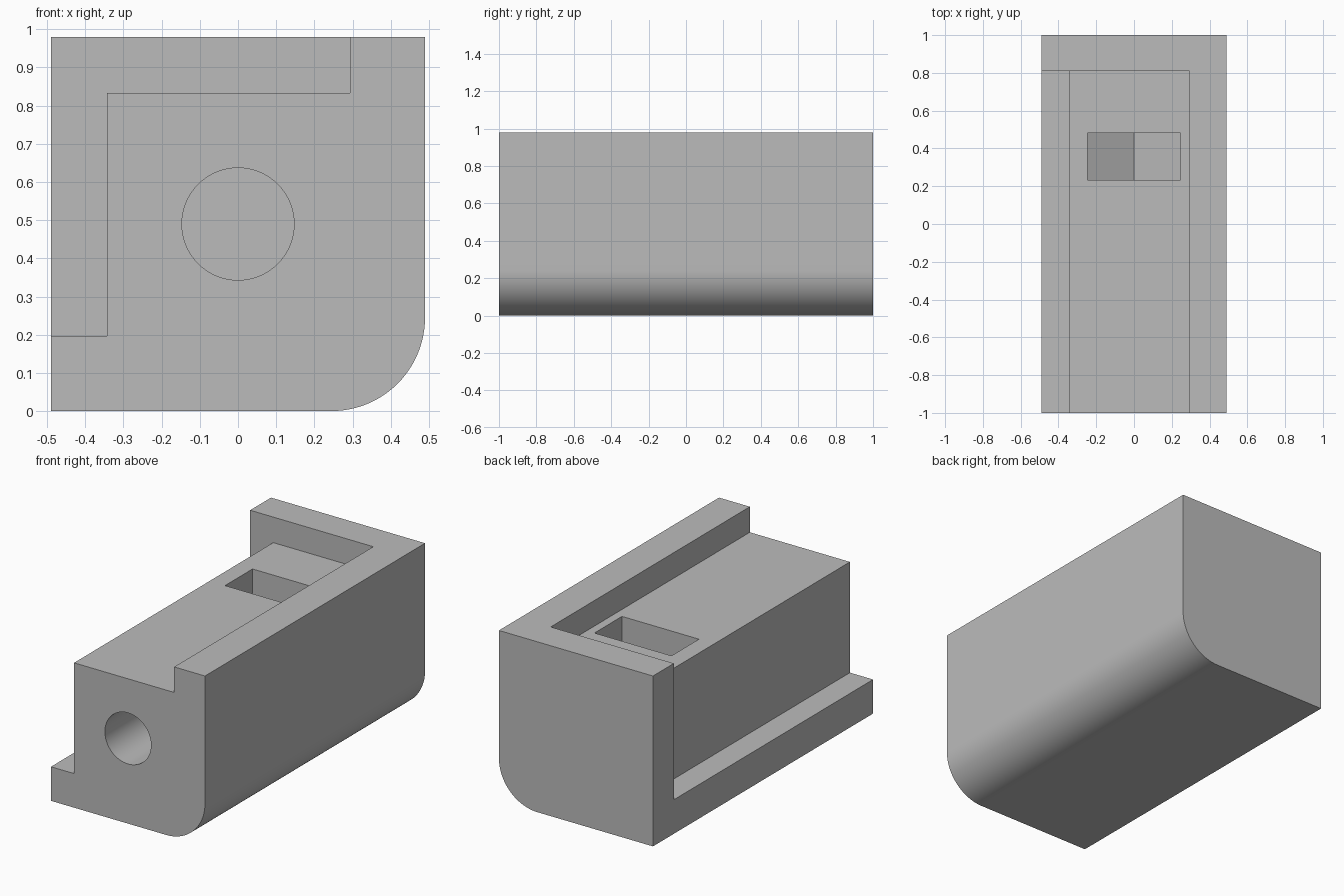
import bpy, bmesh, math

if "Cube" in bpy.data.objects:
    bpy.data.objects.remove(bpy.data.objects["Cube"])


def prism(name, profile, y0, y1):
    """Extrude an (x, z) profile along y."""
    bm = bmesh.new()
    face = bm.faces.new([bm.verts.new((x, y0, z)) for x, z in profile])
    ext = bmesh.ops.extrude_face_region(bm, geom=[face])
    verts = [v for v in ext["geom"] if isinstance(v, bmesh.types.BMVert)]
    bmesh.ops.translate(bm, verts=verts, vec=(0, y1 - y0, 0))
    bmesh.ops.recalc_face_normals(bm, faces=bm.faces)
    mesh = bpy.data.meshes.new(name)
    bm.to_mesh(mesh)
    bm.free()
    obj = bpy.data.objects.new(name, mesh)
    bpy.context.collection.objects.link(obj)
    return obj


def arc(cx, cz, r, a0, a1, n):
    angles = [math.radians(a0 + (a1 - a0) * i / n) for i in range(n + 1)]
    return [(cx + r * math.cos(a), cz + r * math.sin(a)) for a in angles]


W, H, R = 0.49, 0.98, 0.245

# Block with one rounded lower edge
body = prism("clamp_block", [(-W, H), (-W, 0)]
             + arc(W - R, R, R, -90, 0, 24) + [(W, H)], -1, 1)
grey = bpy.data.materials.new("plain grey")
grey.diffuse_color = (0.5, 0.5, 0.5, 1)
grey.use_nodes = True
grey.node_tree.nodes["Principled BSDF"].inputs["Base Color"].default_value = grey.diffuse_color
body.data.materials.append(grey)

# Stepped channel over the top and left side, stopped by the end wall
channel = prism("channel_cutter", [
    (-0.6, 0.196), (-0.343, 0.196), (-0.343, 0.833),
    (0.294, 0.833), (0.294, 1.2), (-0.6, 1.2)], -1.1, 0.81)

# Nut pocket with a pointed floor
nut = prism("nut_pocket_cutter", [
    (-0.245, 0.349), (0, 0.207), (0.245, 0.349),
    (0.245, 0.9), (-0.245, 0.9)], 0.232, 0.482)

# Bolt hole from the front, through the nut pocket
bolt = prism("bolt_hole_cutter", arc(0, 0.49, 0.147, 0, 360, 64)[:-1], -1.1, 0.6)

bpy.context.view_layer.objects.active = body
body.select_set(True)
for cutter in (channel, nut, bolt):
    cutter.hide_render = True
    mod = body.modifiers.new(cutter.name, 'BOOLEAN')
    mod.operation = 'DIFFERENCE'
    mod.solver = 'EXACT'
    mod.object = cutter
    bpy.ops.object.modifier_apply(modifier=mod.name)
    bpy.data.objects.remove(cutter)

bpy.ops.object.shade_smooth_by_angle(angle=math.radians(25))
